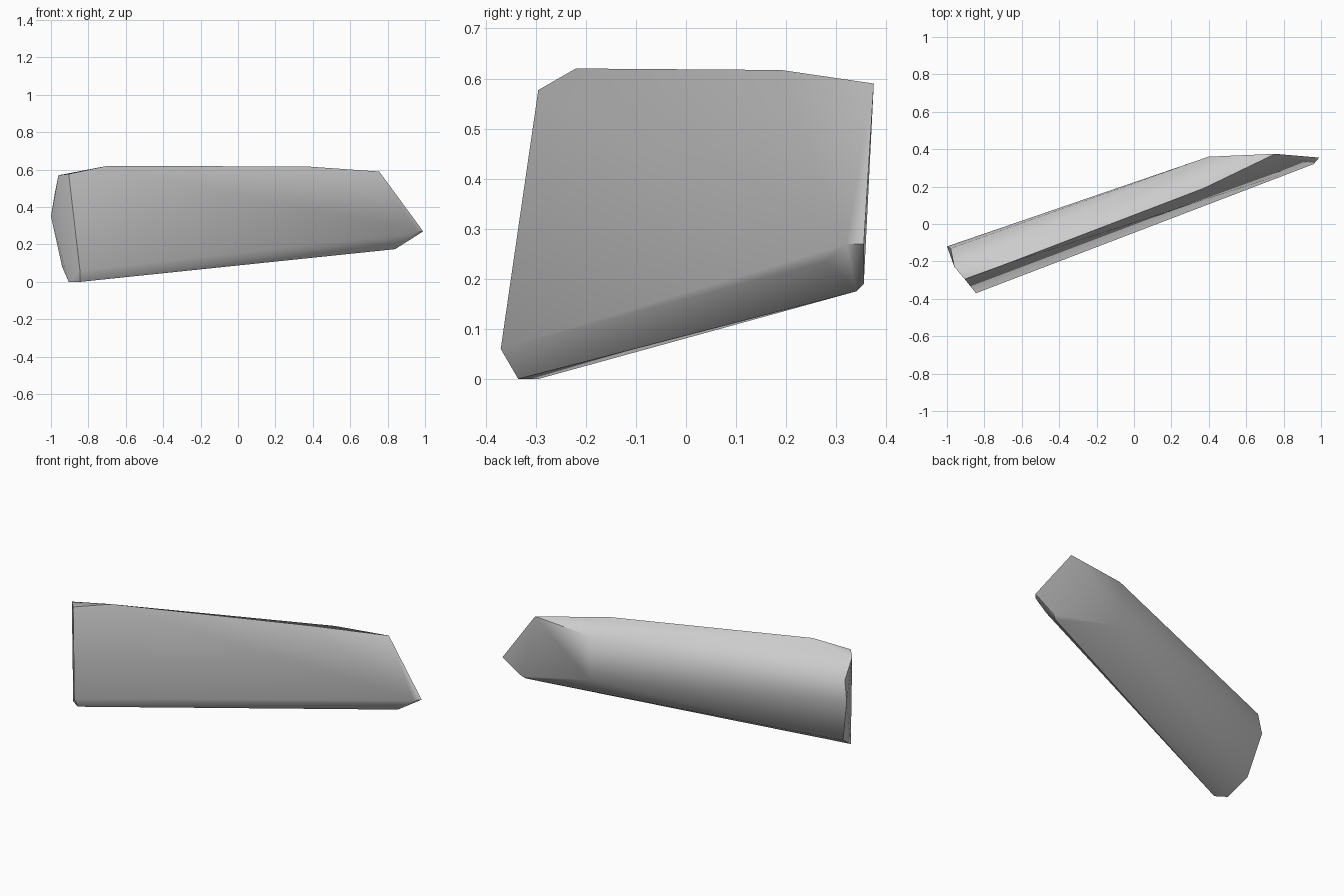
import bpy
import bmesh
from math import radians

# Remove only the default cube
default_cube = bpy.data.objects.get("Cube")
if default_cube:
    bpy.data.objects.remove(default_cube, do_unlink=True)


def make_material(name, colour):
    material = bpy.data.materials.new(name)
    material.use_nodes = True
    material.diffuse_color = colour
    shader = next(n for n in material.node_tree.nodes if n.type == 'BSDF_PRINCIPLED')
    shader.inputs["Base Color"].default_value = colour
    shader.inputs["Roughness"].default_value = 0.8
    return material


def make_stone(name, outlines, material):
    """Wrap a faceted convex skin around the corner outlines."""
    bm = bmesh.new()
    for outline in outlines:
        for corner in outline:
            bm.verts.new(corner)
    hull = bmesh.ops.convex_hull(bm, input=bm.verts[:])
    inner = [g for g in hull["geom_interior"] if isinstance(g, bmesh.types.BMVert)]
    bmesh.ops.delete(bm, geom=inner, context='VERTS')
    # Merge nearly flat triangles into clean facets
    bmesh.ops.dissolve_limit(bm, angle_limit=radians(2),
                             verts=bm.verts[:], edges=bm.edges[:])
    bmesh.ops.recalc_face_normals(bm, faces=bm.faces[:])
    mesh = bpy.data.meshes.new(name)
    bm.to_mesh(mesh)
    bm.free()
    mesh.materials.append(material)
    stone = bpy.data.objects.new(name, mesh)
    bpy.context.collection.objects.link(stone)
    return stone


# Broken end on the low side, from the front corner around to the back
low_end = [
    (-.845, -.37, .06), (-.845, -.335, 0), (-.905, -.295, 0),
    (-.94, -.17, .08), (-1, -.12, .35), (-.98, -.13, .47),
    (-.96, -.23, .57), (-.905, -.295, .577),
]

# Long top ridge and the back shoulder
ridge = [(-.7, -.22, .62), (.37, .19, .617)]
back_shoulder = [(.4, .36, .56), (.4, .36, .29)]

# Pointed end on the raised side
pointed_end = [
    (.755, .375, .59), (.99, .355, .27), (.96, .32, .27),
    (.85, .28, .235), (.84, .34, .175), (.86, .355, .19),
]

stone_grey = make_material("stone grey", (.6, .6, .6, 1))
stone = make_stone("stone_shard", [low_end, ridge, back_shoulder, pointed_end], stone_grey)

# Soft shading on gentle facets, crisp breaks elsewhere
bpy.ops.object.select_all(action='DESELECT')
stone.select_set(True)
bpy.context.view_layer.objects.active = stone
bpy.ops.object.shade_smooth_by_angle(angle=radians(40))
